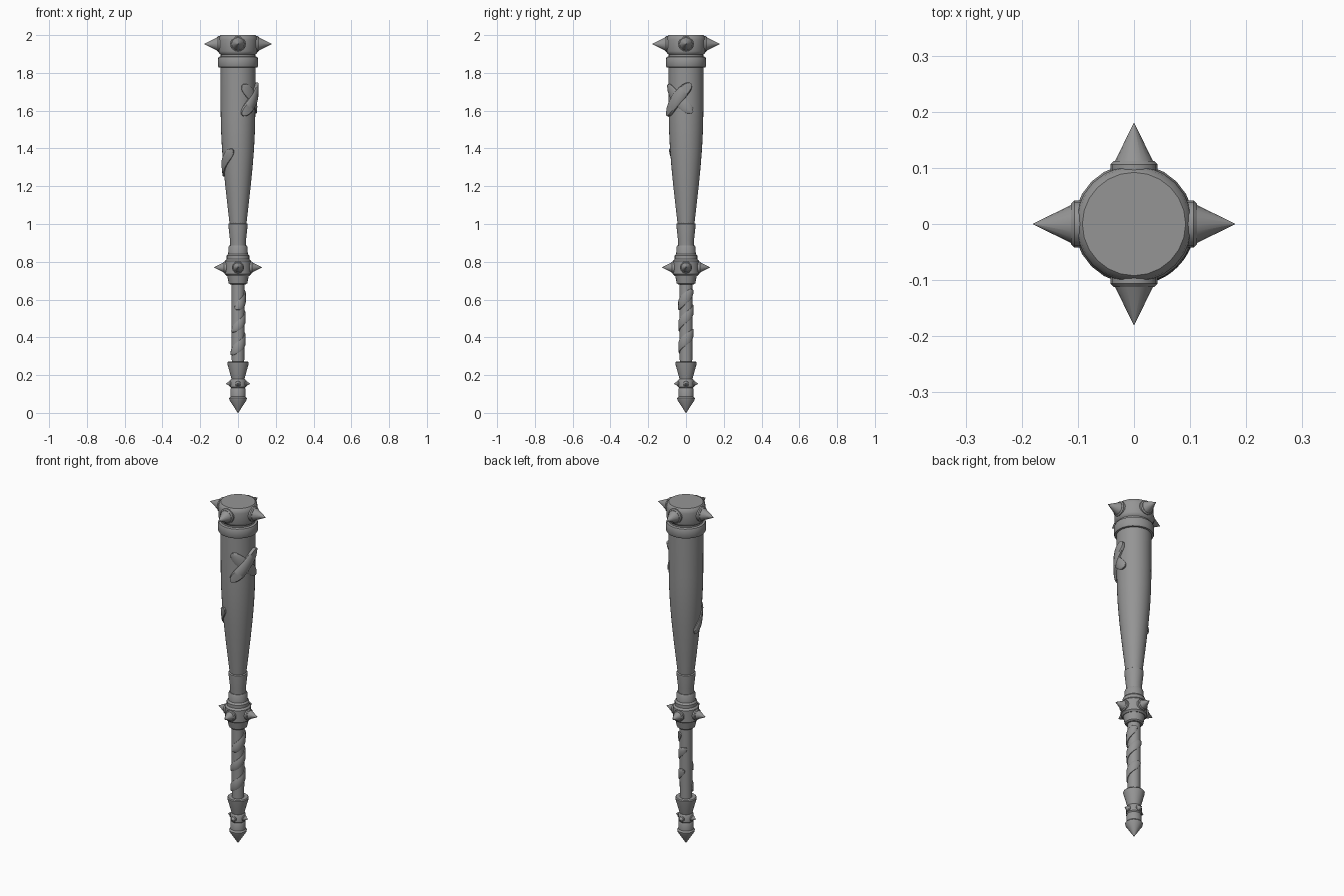
import bpy, bmesh, math
from mathutils import Vector, Matrix

cube = bpy.data.objects.get("Cube")
if cube:
    bpy.data.objects.remove(cube, do_unlink=True)

GREY = (0.3, 0.3, 0.3, 1)
mat = bpy.data.materials.new("plain grey")
mat.use_nodes = True
mat.diffuse_color = GREY
mat.node_tree.nodes["Principled BSDF"].inputs["Base Color"].default_value = GREY


def finish(name, bm, angle=35):
    bmesh.ops.remove_doubles(bm, verts=bm.verts, dist=1e-5)
    bmesh.ops.recalc_face_normals(bm, faces=bm.faces)
    mesh = bpy.data.meshes.new(name)
    bm.to_mesh(mesh)
    bm.free()
    mesh.materials.append(mat)
    ob = bpy.data.objects.new(name, mesh)
    bpy.context.collection.objects.link(ob)
    bpy.ops.object.select_all(action="DESELECT")
    ob.select_set(True)
    bpy.context.view_layer.objects.active = ob
    bpy.ops.object.shade_smooth_by_angle(angle=math.radians(angle))
    return ob


def spin(bm, profile, matrix=Matrix(), sides=24):
    """Revolve (radius, height) points about z, closing both ends."""
    pts = [(0, profile[0][1])] + list(profile) + [(0, profile[-1][1])]
    verts = [bm.verts.new(matrix @ Vector((r, 0, z))) for r, z in pts]
    edges = [bm.edges.new(p) for p in zip(verts, verts[1:])]
    axis = matrix.to_3x3() @ Vector((0, 0, 1))
    bmesh.ops.spin(bm, geom=verts + edges, cent=matrix.translation, axis=axis,
                   angle=math.tau, steps=sides, use_merge=True)


def lathe(name, profile, sides=24):
    bm = bmesh.new()
    spin(bm, profile, sides=sides)
    return finish(name, bm)


def spikes(name, z, start, seat, tip, seat_r, cone_r):
    """Four studded cones pointing along the x and y axes."""
    lip = (seat - start) * 0.3
    for i in range(4):
        m = (Matrix.Translation((0, 0, z)) @ Matrix.Rotation(i * math.pi / 2, 4, "Z")
             @ Matrix.Rotation(math.pi / 2, 4, "Y"))
        bm = bmesh.new()
        spin(bm, [(seat_r, start), (seat_r, seat - lip), (seat_r - lip, seat),
                  (cone_r, seat)], m, 16)
        spin(bm, [(cone_r, seat), (0.0005, tip)], m, 16)
        finish(f"{name}_{i + 1}", bm)


def radius_at(profile, z):
    for (r0, z0), (r1, z1) in zip(profile, profile[1:]):
        if z0 <= z <= z1:
            return r0 + (r1 - r0) * (z - z0) / (z1 - z0)
    return profile[-1][0]


def strap(name, profile, start, end, half, thick, steps=28):
    """Rounded band laid around a turned surface from (angle, z) to (angle, z)."""
    a0, a1 = math.radians(start[0]), math.radians(end[0])
    z0, z1 = start[1], end[1]
    mean_r = radius_at(profile, (z0 + z1) / 2)
    along = Vector(((a1 - a0) * mean_r, z1 - z0)).normalized()
    across = Vector((-along.y, along.x))
    section = [(-1, -0.4), (-1, 0.55), (-0.8, 0.9), (0, 1), (0.8, 0.9), (1, 0.55), (1, -0.4)]
    bm = bmesh.new()
    rows = []
    for i in range(steps + 1):
        t = -math.cos(math.pi * i / steps)
        w = half * max(0.06, 1 - abs(t) ** 4) ** 0.5
        row = []
        for v, h in section:
            a = a0 + (a1 - a0) * (t + 1) / 2 + across.x * v * w / mean_r
            z = z0 + (z1 - z0) * (t + 1) / 2 + across.y * v * w
            r = radius_at(profile, z) + thick * h
            row.append(bm.verts.new((r * math.cos(a), r * math.sin(a), z)))
        rows.append(row)
    for p, q in zip(rows, rows[1:]):
        for j in range(len(section) - 1):
            bm.faces.new((p[j], p[j + 1], q[j + 1], q[j]))
    bm.faces.new(rows[0])
    bm.faces.new(rows[-1])
    finish(name, bm, 45)


# Pommel with pointed end
lathe("pommel_point", [(0.001, 0), (0.045, 0.067), (0.047, 0.078), (0.04, 0.086),
                       (0.04, 0.125), (0.036, 0.132)])
lathe("pommel_ring", [(0.036, 0.13), (0.041, 0.137), (0.041, 0.172), (0.036, 0.18)])
lathe("pommel_cup", [(0.034, 0.178), (0.037, 0.19), (0.056, 0.258), (0.057, 0.267),
                     (0.053, 0.272)])
spikes("pommel_spike", 0.155, 0.036, 0.045, 0.064, 0.017, 0.013)

# Handle with spiral wraps
handle = [(0.033, 0.26), (0.034, 0.48), (0.034, 0.69)]
lathe("handle", handle)
strap("handle_wrap_low", handle, (-170, 0.31), (110, 0.44), 0.024, 0.007)
strap("handle_wrap_middle", handle, (-150, 0.43), (130, 0.57), 0.022, 0.007)
strap("handle_wrap_high", handle, (-110, 0.55), (70, 0.65), 0.024, 0.008)

# Guard
lathe("guard_base", [(0.042, 0.68), (0.049, 0.686), (0.056, 0.72), (0.058, 0.73)])
lathe("guard_ring", [(0.06, 0.726), (0.069, 0.735), (0.069, 0.804), (0.06, 0.814)])
lathe("guard_top", [(0.06, 0.81), (0.06, 0.832), (0.052, 0.842), (0.05, 0.88), (0.046, 0.887)])
spikes("guard_spike", 0.77, 0.062, 0.078, 0.127, 0.032, 0.025)
lathe("neck_sleeve", [(0.041, 0.88), (0.043, 0.92), (0.051, 0.992), (0.051, 1.0), (0.045, 1.004)])

# Tapered club body
body = [(0.044, 0.995), (0.056, 1.1), (0.067, 1.2), (0.077, 1.3), (0.085, 1.4),
        (0.09, 1.5), (0.092, 1.6), (0.093, 1.84)]
lathe("club_body", body, 32)

# Patches on the body
strap("cross_patch_under", body, (-76, 1.735), (20, 1.59), 0.03, 0.010)
strap("cross_patch_over", body, (-76, 1.575), (14, 1.745), 0.03, 0.017)
strap("side_patch", body, (160, 1.255), (252, 1.395), 0.025, 0.010)

# Collar and spiked head
lathe("head_collar", [(0.092, 1.828), (0.103, 1.83), (0.107, 1.838), (0.107, 1.874),
                      (0.103, 1.884), (0.092, 1.888)])
lathe("head_neck", [(0.092, 1.88), (0.092, 1.91)])
lathe("head_cap", [(0.092, 1.897), (0.1, 1.904), (0.104, 1.915), (0.104, 1.975),
                   (0.101, 1.99), (0.092, 2.0)])
spikes("head_spike", 1.953, 0.092, 0.112, 0.18, 0.042, 0.034)
